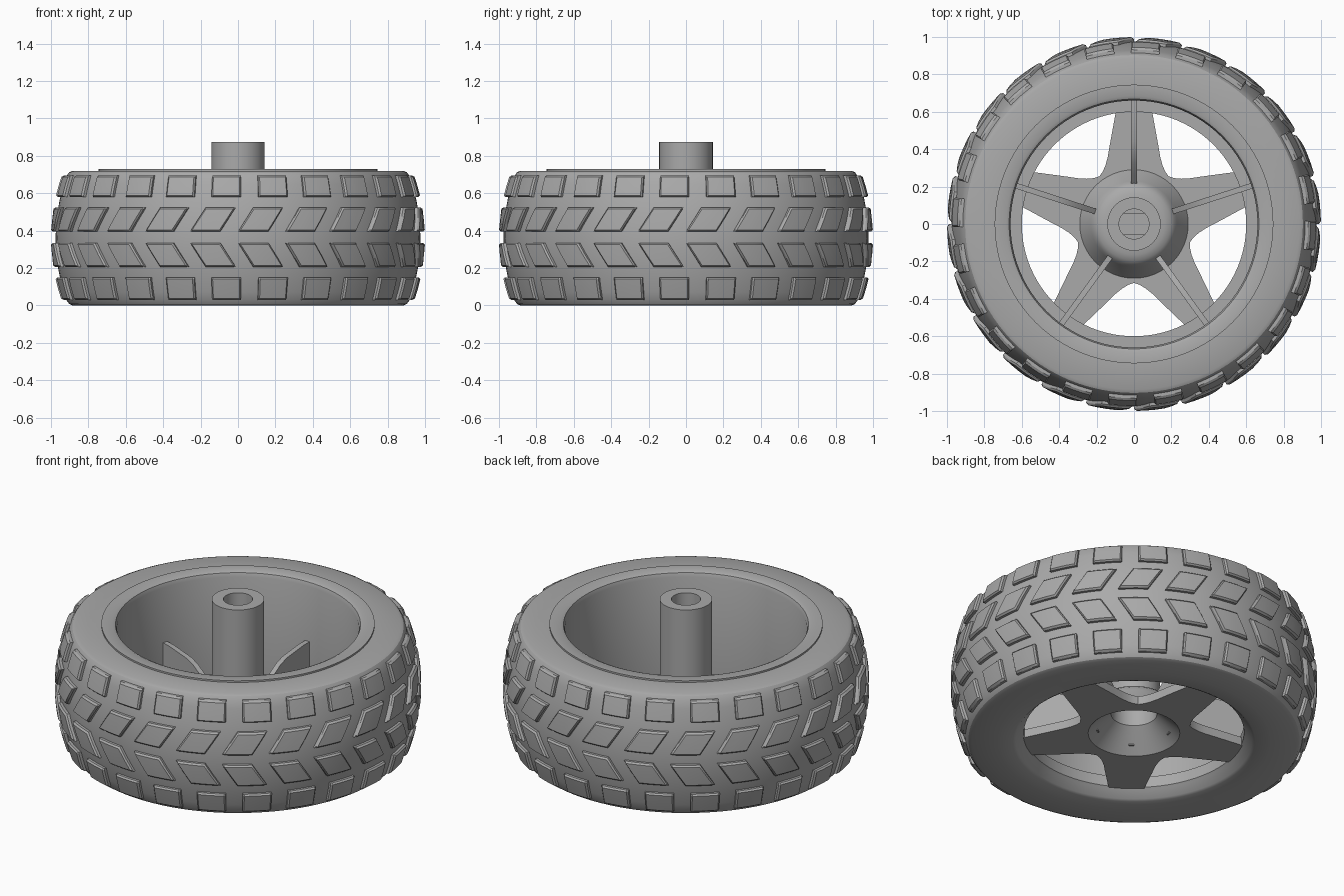
import bpy, bmesh, math
from mathutils import Matrix, Vector

cube = bpy.data.objects.get("Cube")
if cube:
    bpy.data.objects.remove(cube, do_unlink=True)

TAU = math.tau
grey = bpy.data.materials.new("plain_grey")
grey.use_nodes = True
grey.diffuse_color = (0.4, 0.4, 0.4, 1)
grey.node_tree.nodes["Principled BSDF"].inputs["Base Color"].default_value = (0.4, 0.4, 0.4, 1)


def finish(name, bm, angle=30):
    """Clean the mesh, add it to the scene and shade it."""
    bmesh.ops.remove_doubles(bm, verts=bm.verts, dist=0.0003)
    bmesh.ops.recalc_face_normals(bm, faces=bm.faces)
    mesh = bpy.data.meshes.new(name)
    bm.to_mesh(mesh)
    bm.free()
    mesh.materials.append(grey)
    ob = bpy.data.objects.new(name, mesh)
    bpy.context.collection.objects.link(ob)
    bpy.ops.object.select_all(action='DESELECT')
    ob.select_set(True)
    bpy.context.view_layer.objects.active = ob
    bpy.ops.object.shade_smooth_by_angle(angle=math.radians(angle))
    return ob


def revolve(name, profile, closed=True, steps=96):
    """Turn an (r, z) profile around the z axis."""
    bm = bmesh.new()
    vs = [bm.verts.new((r, 0, z)) for r, z in profile]
    pairs = list(zip(vs, vs[1:])) + ([(vs[-1], vs[0])] if closed else [])
    edges = [bm.edges.new(p) for p in pairs]
    bmesh.ops.spin(bm, geom=vs + edges, cent=(0, 0, 0), axis=(0, 0, 1),
                   angle=TAU, steps=steps)
    return finish(name, bm)


def prism(bm, points, offset):
    """Extrude a flat outline by an offset vector."""
    face = bm.faces.new([bm.verts.new(p) for p in points])
    out = bmesh.ops.extrude_face_region(bm, geom=[face], use_keep_orig=True)
    new = [v for v in out["geom"] if isinstance(v, bmesh.types.BMVert)]
    bmesh.ops.translate(bm, verts=new, vec=offset)
    return list(face.verts) + new


# Tyre carcass with a crowned outer face
MID, BLOCK = 0.36, 0.025


def crown(z):
    return 0.975 - 0.06 * ((z - MID) / 0.34) ** 2


outer = [(crown(z), z) for z in [0.03 + 0.66 * i / 16 for i in range(17)]]
revolve("tyre", [(0.74, 0), (0.885, 0), (0.903, 0.008)] + outer +
        [(0.903, 0.712), (0.885, 0.72), (0.74, 0.72)])


# Tread blocks: four rows, the two middle rows slanted into chevrons
def add_block(bm, angle, z0, z1, width, lean):
    us = [0, 0, 0.05, 0.35, 0.65, 0.95, 1, 1]
    vs = [0, 0, 0.07, 0.5, 0.93, 1, 1]
    grid = []
    for i, u in enumerate(us):
        row = []
        for j, v in enumerate(vs):
            ring = min(i, j, len(us) - 1 - i, len(vs) - 1 - j)
            z = z0 + (z1 - z0) * v
            r = crown(z) + (-0.006, BLOCK - 0.01, BLOCK)[min(ring, 2)]
            a = angle + width * (u - 0.5) + lean * (v - 0.5)
            row.append(bm.verts.new((r * math.cos(a), r * math.sin(a), z)))
        grid.append(row)
    for a, b in zip(grid, grid[1:]):
        for j in range(len(vs) - 1):
            bm.faces.new((a[j], b[j], b[j + 1], a[j + 1]))


COUNT = 24
rows = {"lower_shoulder": (0.03, 0.15, 0.165, 0, -0.065),
        "lower_chevron": (0.205, 0.335, 0.165, -0.085, 0.125),
        "upper_chevron": (0.395, 0.525, 0.165, 0.085, 0.125),
        "upper_shoulder": (0.58, 0.695, 0.165, 0, -0.065)}
for label, (z0, z1, width, lean, phase) in rows.items():
    bm = bmesh.new()
    for k in range(COUNT):
        add_block(bm, phase - TAU / 4 + k * TAU / COUNT, z0, z1, width, lean)
    finish(label + "_tread", bm)

# Rim barrel with a bottom shelf and a slightly raised top lip
revolve("rim", [(0.745, -0.0), (0.66, 0), (0.645, 0.008), (0.61, 0.045), (0.6, 0.055),
                (0.6, 0.12), (0.66, 0.12), (0.66, 0.7), (0.668, 0.722),
                (0.685, 0.73), (0.745, 0.73)])

# Hub: conical cup below, rounded shoulder, long axle tube with a bore
revolve("hub", [(0, 0.62), (0.115, 0.62), (0.125, 0.17), (0.145, 0.15), (0.25, 0.05),
                (0.272, 0.05), (0.29, 0.1), (0.23, 0.19), (0.218, 0.215), (0.195, 0.235),
                (0.165, 0.245), (0.143, 0.248), (0.143, 0.875), (0.08, 0.875),
                (0.08, 0.7), (0, 0.7)], closed=False, steps=64)

# Two flats that turn the bottom of the bore into a keyed slot
bm = bmesh.new()
half = math.acos(0.055 / 0.081)
for side in (1, -1):
    arc = [TAU / 4 * side + half * (i / 4 - 1) for i in range(9)]
    prism(bm, [(0.081 * math.cos(a), 0.081 * math.sin(a), 0.69) for a in arc],
          Vector((0, 0, 0.09)))
finish("bore_flats", bm)

# Five-armed spoke plate with rounded valleys
edge = [(0.095, 0.612), (0.13, 0.42), (0.14, 0.36), (0.152, 0.315), (0.167, 0.28)]
valley = (0.315 * math.sin(TAU / 10), 0.315 * math.cos(TAU / 10))
arm = edge[::-1] + [(0, 0.625)] + [(-x, y) for x, y in edge] + [(-valley[0], valley[1])]
star = [Matrix.Rotation(k * TAU / 5, 3, 'Z') @ Vector((x, y, 0))
        for k in range(5) for x, y in arm]
bm = bmesh.new()
loops = []
for z in (0.05, 0.1):
    up = Vector((0, 0, z))
    loops.append([bm.verts.new(p + up) for p in star])
    loops.append([bm.verts.new(p.normalized() * 0.27 + up) for p in star])
for a, b in ((0, 1), (2, 3), (0, 2), (1, 3)):
    for i in range(len(star)):
        bm.faces.new((loops[a][i - 1], loops[a][i], loops[b][i], loops[b][i - 1]))
finish("spoke_plate", bm)

# Thin stiffening fins rising from the hub to the barrel wall
fin = [(0.2, 0.09), (0.2, 0.2), (0.26, 0.25), (0.32, 0.3), (0.38, 0.335),
       (0.44, 0.355), (0.6, 0.37), (0.67, 0.37), (0.67, 0.09)]
bm = bmesh.new()
for k in range(5):
    verts = prism(bm, [(-0.015, r, z) for r, z in fin], Vector((0.03, 0, 0)))
    bmesh.ops.rotate(bm, verts=verts, cent=(0, 0, 0),
                     matrix=Matrix.Rotation(k * TAU / 5, 3, 'Z'))
finish("spoke_fins", bm, 20)
